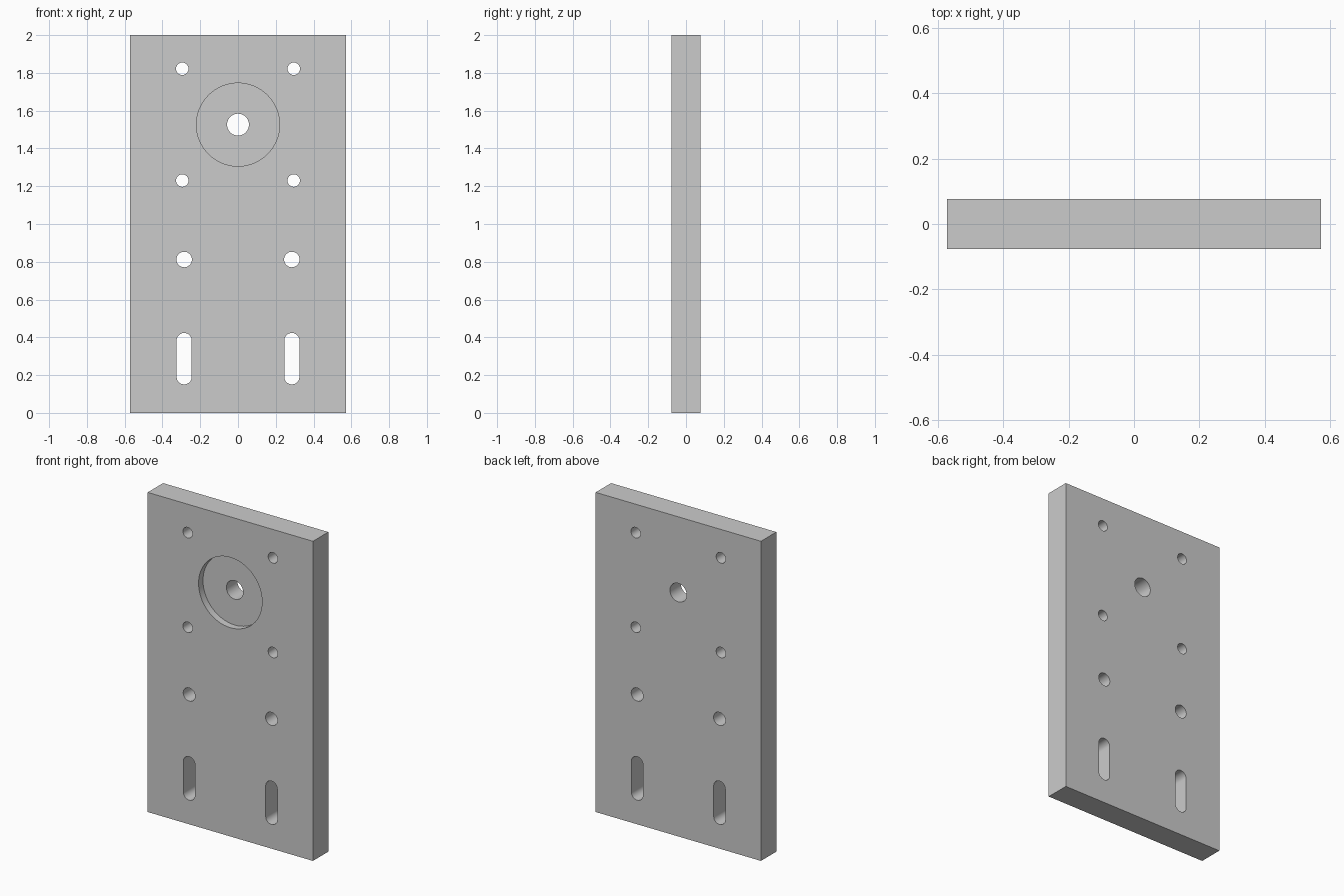
import bpy, bmesh, math

if "Cube" in bpy.data.objects:
    bpy.data.objects.remove(bpy.data.objects["Cube"])

W, T, H = 1.144, 0.152, 2.0
SEG = 32  # segments per half circle


def make_object(name, bm):
    bmesh.ops.recalc_face_normals(bm, faces=bm.faces)
    mesh = bpy.data.meshes.new(name)
    bm.to_mesh(mesh)
    bm.free()
    ob = bpy.data.objects.new(name, mesh)
    bpy.context.collection.objects.link(ob)
    return ob


def add_prism(bm, x, z, r, y0, y1, half=0.0):
    """Round (half=0) or slot-shaped prism running along y."""
    pts = []
    for sign, start in ((1, 0.0), (-1, math.pi)):
        steps = SEG + 1 if half else SEG
        for i in range(steps):
            a = start + math.pi * i / SEG
            pts.append((x + r * math.cos(a), y0, z + sign * half + r * math.sin(a)))
    face = bm.faces.new([bm.verts.new(p) for p in pts])
    ext = bmesh.ops.extrude_face_region(bm, geom=[face])
    verts = [g for g in ext["geom"] if isinstance(g, bmesh.types.BMVert)]
    bmesh.ops.translate(bm, verts=verts, vec=(0, y1 - y0, 0))


# Plate
bm = bmesh.new()
bmesh.ops.create_cube(bm, size=1)
for v in bm.verts:
    v.co.x *= W
    v.co.y *= T
    v.co.z = (v.co.z + 0.5) * H
plate = make_object("mounting_plate", bm)

# Through holes: motor shaft, four small screws, two bolts, two slots
bm = bmesh.new()
add_prism(bm, 0, 1.526, 0.058, -0.2, 0.2)
for side in (-1, 1):
    for z in (1.23, 1.822):
        add_prism(bm, side * 0.295, z, 0.033, -0.2, 0.2)
    add_prism(bm, side * 0.285, 0.812, 0.041, -0.2, 0.2)
    add_prism(bm, side * 0.285, 0.287, 0.040, -0.2, 0.2, half=0.096)
holes = make_object("hole_cutter", bm)

# Shallow round recess in the front face
bm = bmesh.new()
add_prism(bm, 0, 1.526, 0.22, -0.2, -T / 2 + 0.044)
recess = make_object("recess_cutter", bm)

# Cut the plate, then drop the cutters
bpy.context.view_layer.objects.active = plate
plate.select_set(True)
for cutter in (recess, holes):
    cutter.hide_render = True
    cutter.select_set(False)
    mod = plate.modifiers.new("cut", 'BOOLEAN')
    mod.operation = 'DIFFERENCE'
    mod.solver = 'EXACT'
    mod.object = cutter
    bpy.ops.object.modifier_apply(modifier=mod.name)
    bpy.data.objects.remove(cutter)

bpy.ops.object.shade_smooth_by_angle(angle=math.radians(30))
